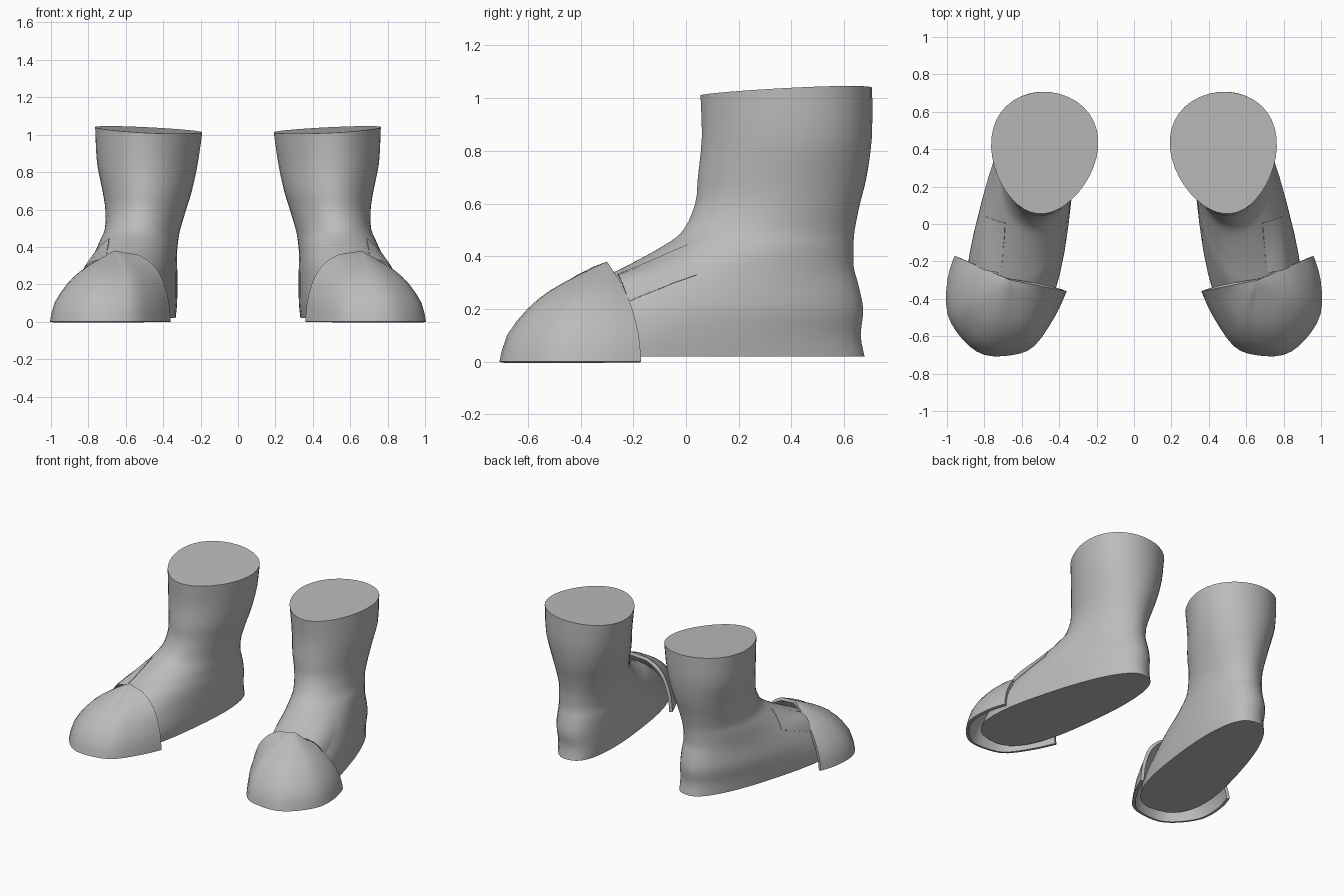
import bpy, bmesh, math
from mathutils import Vector
from mathutils.bvhtree import BVHTree

if "Cube" in bpy.data.objects:
    bpy.data.objects.remove(bpy.data.objects["Cube"])

grey = bpy.data.materials.new("warm_grey")
grey.use_nodes = True
grey.diffuse_color = (0.5, 0.5, 0.5, 1)
grey.node_tree.nodes["Principled BSDF"].inputs["Base Color"].default_value = (0.5, 0.5, 0.5, 1)


def smooth_path(points, steps):
    """Catmull-Rom samples through tuples of any length."""
    out = []
    for i in range(len(points) - 1):
        a, b = points[max(i - 1, 0)], points[i]
        c, d = points[i + 1], points[min(i + 2, len(points) - 1)]
        for k in range(steps):
            t = k / steps
            out.append([q + t / 2 * (r - p + t * (2 * p - 5 * q + 4 * r - s
                        + t * (3 * (q - r) + s - p)))
                        for p, q, r, s in zip(a, b, c, d)])
    return out + [list(points[-1])]


def loft(rows, closed):
    """Skin rows of points with quads."""
    bm = bmesh.new()
    grid = [[bm.verts.new(p) for p in row] for row in rows]
    n = len(rows[0])
    for lo, hi in zip(grid, grid[1:]):
        for j in range(n if closed else n - 1):
            k = (j + 1) % n
            bm.faces.new((lo[j], lo[k], hi[k], hi[j]))
    if closed:
        bm.faces.new(grid[0][::-1])
        bm.faces.new(grid[-1])
    bmesh.ops.remove_doubles(bm, verts=bm.verts, dist=0.0005)
    return bm


def finish(bm, name, thickness=0):
    """Make the left part, thicken it inward, mirror it to the right."""
    mesh = bpy.data.meshes.new(name)
    bm.to_mesh(mesh)
    mesh.materials.append(grey)
    ob = bpy.data.objects.new(name, mesh)
    bpy.context.collection.objects.link(ob)
    bpy.ops.object.select_all(action='DESELECT')
    ob.select_set(True)
    bpy.context.view_layer.objects.active = ob
    if thickness:
        shell = ob.modifiers.new("shell", 'SOLIDIFY')
        shell.thickness = thickness
        shell.offset = -1
        bpy.ops.object.modifier_apply(modifier="shell")
    bpy.ops.object.shade_smooth_by_angle(angle=math.radians(40))
    mirror = ob.modifiers.new("pair", 'MIRROR')
    mirror.use_mirror_merge = False


# Boot: stacked outlines (height, heel x y, toe x y, heel and toe half width, roundness)
outlines = [
    (0.02, 0.46, 0.675, 0.72, -0.62, 0.185, 0.285, 0.78),
    (0.10, 0.46, 0.66, 0.71, -0.57, 0.195, 0.285, 0.8),
    (0.20, 0.465, 0.67, 0.69, -0.48, 0.205, 0.265, 0.85),
    (0.30, 0.465, 0.65, 0.655, -0.35, 0.205, 0.235, 0.9),
    (0.36, 0.47, 0.635, 0.625, -0.23, 0.205, 0.215, 0.95),
    (0.44, 0.47, 0.635, 0.585, -0.085, 0.205, 0.20, 1),
    (0.50, 0.47, 0.64, 0.55, -0.01, 0.205, 0.195, 1),
    (0.60, 0.47, 0.66, 0.52, 0.035, 0.23, 0.20, 1),
    (0.70, 0.465, 0.685, 0.51, 0.045, 0.26, 0.215, 1),
    (0.85, 0.46, 0.705, 0.515, 0.06, 0.305, 0.23, 1),
    (1.01, 0.45, 0.705, 0.515, 0.055, 0.33, 0.235, 1),
]
SIDES = 40
rows = []
for z, bx, by, fx, fy, wb, wf, power in smooth_path(outlines, 3):
    heel, toe = Vector((bx, by, z)), Vector((fx, fy, z))
    across = Vector((by - fy, fx - bx, 0)).normalized()
    ring = []
    for j in range(SIDES):
        a = 2 * math.pi * j / SIDES
        u = math.copysign(abs(math.cos(a)) ** power, math.cos(a))
        v = math.copysign(abs(math.sin(a)) ** power, math.sin(a))
        s = (1 + u) / 2
        p = heel.lerp(toe, s) + across * v * (wb + (wf - wb) * s)
        # the rim rises towards the back and the outer side
        p.z += max(0, (z - 0.85) / 0.16) * (0.047 * (p.y - 0.055) + 0.05 * (p.x - 0.5))
        ring.append(p)
    rows.append(ring)
boot = loft(rows, True)
bmesh.ops.recalc_face_normals(boot, faces=boot.faces)
tree = BVHTree.FromBMesh(boot)
finish(boot, "boots")

# Toe cap: base outline shrinking up to the peak of the open back edge
base = smooth_path([(0.36, -0.36), (0.42, -0.49), (0.53, -0.65), (0.645, -0.70),
                    (0.80, -0.70), (0.914, -0.62), (0.998, -0.48), (0.998, -0.30),
                    (0.96, -0.17)], 3)
dome = smooth_path([(0, 1), (0.1, 0.93), (0.2, 0.74), (0.27, 0.53), (0.33, 0.26),
                    (0.38, 0)], 2)
peak = Vector((0.66, -0.30))
rows = []
for z, r in dome:
    row = []
    for j, p in enumerate(base):
        inner = max(0, 1 - 3 * j / (len(base) - 1))    # steeper inner side
        xy = peak.lerp(Vector(p), max(r, 0) ** (1 - 0.6 * inner))
        row.append((xy.x, xy.y, z))
    rows.append(row)
finish(loft(rows, False), "toe_caps", 0.022)

# Instep fold: thin raised patch on the outer side, behind the cap
rows = []
for i in range(7):
    s = i / 6
    upper = Vector((0.72 - 0.02 * s, -0.27 + 0.27 * s, 0.36 + 0.10 * s))
    lower = Vector((0.88 - 0.07 * s, -0.22 + 0.26 * s, 0.25 + 0.09 * s))
    row = []
    for k in range(6):
        spot, normal, _, _ = tree.find_nearest(upper.lerp(lower, k / 5))
        lift = 0.02 * (1 - s) * math.sin(math.pi * k / 5) + 0.003
        row.append(spot + normal * lift)
    rows.append(row)
fold = loft(rows, False)
fold.normal_update()
if sum(f.normal.z for f in fold.faces) < 0:
    bmesh.ops.reverse_faces(fold, faces=fold.faces)
finish(fold, "instep_folds", 0.008)
